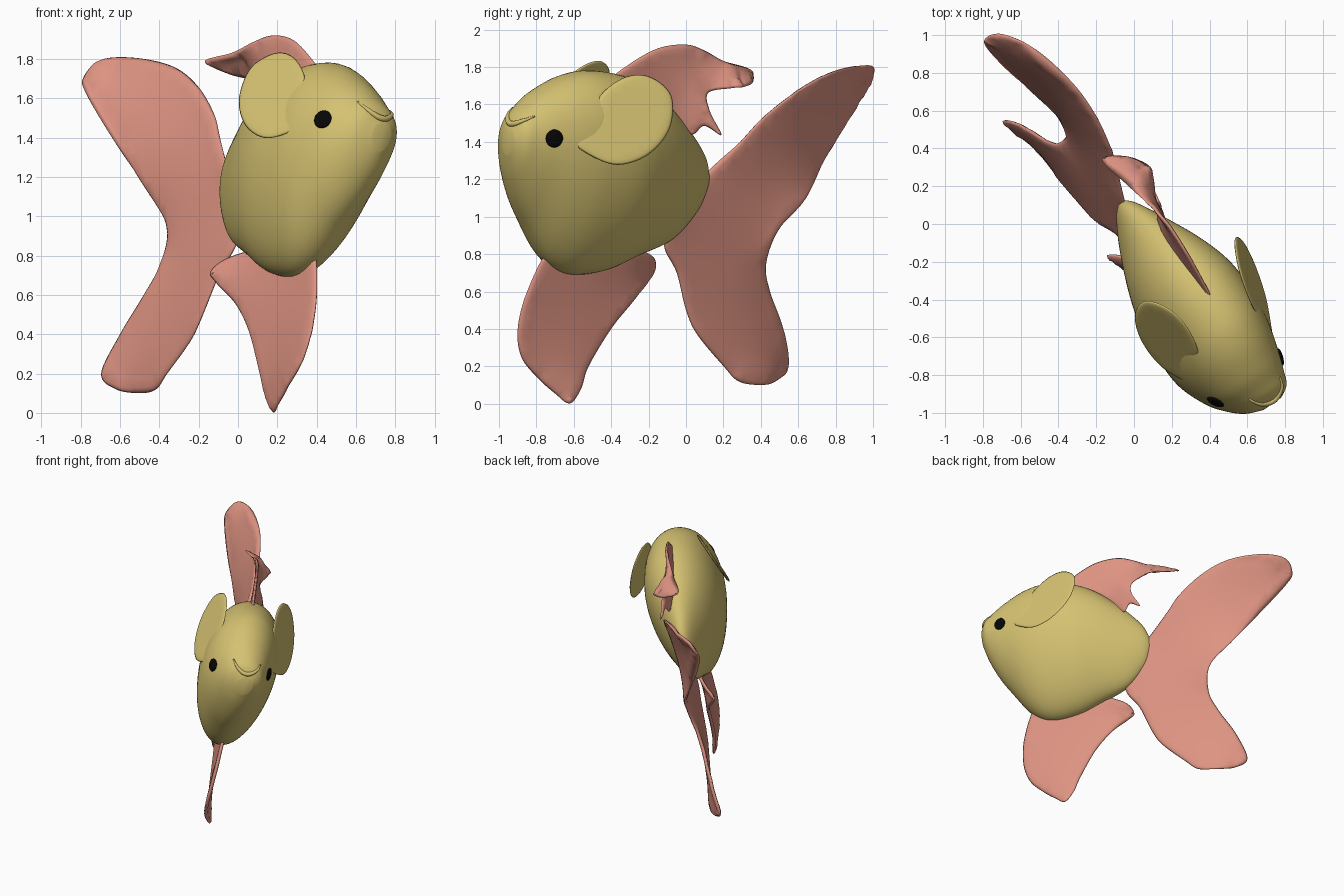
import bpy, bmesh, math
from mathutils import Vector, Matrix
from mathutils.bvhtree import BVHTree
from mathutils.geometry import delaunay_2d_cdt

if "Cube" in bpy.data.objects:
    bpy.data.objects.remove(bpy.data.objects["Cube"])


def material(name, rgb):
    m = bpy.data.materials.new(name)
    m.diffuse_color = (*rgb, 1)
    m.use_nodes = True
    m.node_tree.nodes["Principled BSDF"].inputs["Base Color"].default_value = m.diffuse_color
    return m


GOLD = material("gold", (0.66, 0.535, 0.165))
PINK = material("pink", (0.73, 0.295, 0.225))
BLACK = material("black", (0.002, 0.002, 0.002))

# Fish frame: X = forward, Y = fish's left, Z = up; turned and rolled in the world
F = Vector((0.571, -0.821, 0)).normalized()
N = Vector((0.821 * 0.984, 0.571 * 0.984, -0.178)).normalized()
U = F.cross(N)
FRAME = Matrix((F, N, U)).transposed().to_4x4()
FRAME.translation = N * -0.2


def spline(pts, steps, closed):
    """Catmull-Rom curve through tuples of any length."""
    n, out = len(pts), []
    for i in range(n if closed else n - 1):
        ids = [i - 1, i, i + 1, i + 2]
        p = [Vector(pts[j % n] if closed else pts[min(max(j, 0), n - 1)]) for j in ids]
        for k in range(steps):
            t = k / steps
            out.append(0.5 * (2 * p[1] + (p[2] - p[0]) * t
                              + (2 * p[0] - 5 * p[1] + 4 * p[2] - p[3]) * t * t
                              + (3 * p[1] - p[0] - 3 * p[2] + p[3]) * t ** 3))
    if not closed:
        out.append(Vector(pts[-1]))
    return out


def add(name, bm, mat):
    bmesh.ops.recalc_face_normals(bm, faces=bm.faces)
    me = bpy.data.meshes.new(name)
    bm.to_mesh(me)
    for p in me.polygons:
        p.use_smooth = True
    me.materials.append(mat)
    ob = bpy.data.objects.new(name, me)
    bpy.context.collection.objects.link(ob)
    ob.matrix_world = FRAME
    return ob


def loft(bm, rings):
    """Skin a list of closed rings and cap both ends."""
    rows = [[bm.verts.new(p) for p in r] for r in rings]
    n = len(rows[0])
    for a, b in zip(rows, rows[1:]):
        for i in range(n):
            bm.faces.new((a[i], a[(i + 1) % n], b[(i + 1) % n], b[i]))
    bm.faces.new(rows[0])
    bm.faces.new(rows[-1])


def fin(name, outline, mat, thick=0.024, bend=None):
    """Thin round-edged sheet from a closed outline of (forward, up, sideways) points."""
    edge = spline(outline, 8, True)
    rim = [Vector((p[0], p[1])) for p in edge]
    count, flat = len(rim), list(rim)

    def gap(q):
        return min((q - e).length for e in rim)

    area = sum(rim[i - 1].cross(rim[i]) for i in range(count))
    for inset in (0.009, 0.024):                # even rows just inside the rim
        for i in range(count):
            d = (rim[(i + 1) % count] - rim[i - 1]).normalized()
            q = rim[i] + Vector((-d.y, d.x)) * math.copysign(inset, area)
            if gap(q) > inset * 0.93:
                flat.append(q)
    for i in range(-40, 35):
        for j in range(-2, 58):
            q = Vector((i + (j % 2) / 2, j)) * 0.035
            if gap(q) > 0.042:
                flat.append(q)
    co, _, faces, *_ = delaunay_2d_cdt(flat, [], [list(range(count))], 1, 1e-5)
    bm, vs = bmesh.new(), {}
    for i in {v for f in faces for v in f}:
        q = co[i]
        ws = [1 / ((q.x - e[0]) ** 2 + (q.y - e[1]) ** 2 + 1e-6) ** 1.3 for e in edge]
        w = bend(q.x, q.y) if bend else sum(k * e[2] for k, e in zip(ws, edge)) / sum(ws)
        vs[i] = bm.verts.new((q.x, w, q.y))
    for f in faces:
        bm.faces.new([vs[i] for i in f])
    inner = [v for v in bm.verts if not v.is_boundary]
    for _ in range(0 if bend else 80):          # relax the sheet sideways only
        bmesh.ops.smooth_vert(bm, verts=inner, factor=0.5, use_axis_y=True)
    # two sides that share the rim, thinning toward it
    bmesh.ops.recalc_face_normals(bm, faces=bm.faces)
    bm.normal_update()
    shift = {v: v.normal * thick / 2 * min(1, gap(Vector((v.co.x, v.co.z))) / 0.024) ** 0.5
             for v in inner}
    sheet = list(bm.faces)
    back = {v: bm.verts.new(v.co - shift[v]) for v in inner}
    for f in sheet:
        if any(v in back for v in f.verts):
            bm.faces.new([back.get(v, v) for v in reversed(f.verts)])
    for v in inner:
        v.co += shift[v]
    return add(name, bm, mat)


# Body: (forward, top, bottom, half width, sideways) stations from tail root to snout
stations = [(-.13, 1.22, 1.12, .02, 0), (-.08, 1.33, 1.0, .06, 0), (.06, 1.48, .85, .13, 0),
            (.27, 1.65, .76, .22, 0), (.47, 1.74, .68, .275, 0), (.69, 1.77, .66, .285, -.01),
            (.85, 1.74, .74, .27, -.022), (1.0, 1.665, .93, .225, -.025),
            (1.09, 1.6, 1.06, .18, -.015), (1.16, 1.54, 1.2, .13, 0),
            (1.2, 1.46, 1.32, .055, .01)]
rings = []
for s, top, bot, w, mid in spline(stations, 6, False):
    ring = []
    for k in range(64):
        a = math.tau * k / 64
        side = mid + w * (math.sin(a) * (1 + 0.15 * math.cos(a)) - 0.08 * (1 - math.cos(a)))
        ring.append((s, side, (top + bot) / 2 + (top - bot) / 2 * math.cos(a)))
    rings.append(ring)
bm = bmesh.new()
loft(bm, rings)
bmesh.ops.recalc_face_normals(bm, faces=bm.faces)
surface = BVHTree.FromBMesh(bm)
add("body", bm, GOLD)

# Mouth: a smiling lip ridge laid on the snout
path = []
for k in range(17):
    a = k / 8 - 1
    path.append(surface.find_nearest(Vector((1.2 - .08 * a * a, .12 * a,
                                             1.49 + .075 * a * a)))[0])
rings = []
for k, p in enumerate(path):
    d = (path[min(k + 1, 16)] - path[max(k - 1, 0)]).normalized()
    e1 = d.cross(Vector((0, 0, 1))).normalized()
    e2 = d.cross(e1)
    r = 0.004 + 0.012 * (1 - (k / 8 - 1) ** 2)
    rings.append([p + r * (math.cos(t) * e1 + math.sin(t) * e2)
                  for t in (math.tau * j / 10 for j in range(10))])
bm = bmesh.new()
loft(bm, rings)
add("mouth", bm, GOLD)

# Eyes, one on each side
for side, label in ((1, "left"), (-1, "right")):
    loc, nor, *_ = surface.ray_cast(Vector((1.02, side, 1.437)), Vector((0, -side, 0)))
    place = Matrix.Translation(loc) @ nor.to_track_quat('Z', 'Y').to_matrix().to_4x4()
    bm = bmesh.new()
    bmesh.ops.create_uvsphere(bm, u_segments=24, v_segments=12, radius=0.048,
                              matrix=place @ Matrix.Diagonal((1, 1, 0.3, 1)))
    add(label + "_eye", bm, BLACK)

# Side fins, mirrored, flaring outward at the bottom and rear
side_outline = [(.74, 1.67, 0), (.6, 1.77, 0), (.47, 1.78, 0), (.37, 1.69, 0), (.4, 1.52, 0),
                (.53, 1.38, 0), (.7, 1.32, 0), (.85, 1.37, 0), (.9, 1.43, 0), (.81, 1.53, 0)]
for side, label in ((1, "left"), (-1, "right")):
    fin(label + "_side_fin", side_outline, GOLD, 0.018,
        lambda s, t, k=side: k * (.31 - .4 * (t - 1.5) + .25 * (.6 - s)
                                  - (.12 if k > 0 else 0) * (s - .4)))

# Back fin with a twisted upper lobe and a smaller lower point
fin("back_fin",
    [(.565, 1.72, 0), (.454, 1.81, 0), (.28, 1.895, 0), (.10, 1.915, 0), (-.036, 1.88, -.015),
     (-.18, 1.82, -.037), (-.376, 1.77, -.064), (-.32, 1.725, .06), (-.21, 1.71, .136),
     (-.14, 1.70, .12), (-.03, 1.665, .067), (-.03, 1.57, .1), (-.10, 1.447, .13),
     (-.01, 1.49, .09), (.06, 1.44, .06), (.22, 1.58, 0), (.45, 1.66, 0)], PINK, 0.022)

# Large forked, wavy tail
fin("tail_fin",
    [(-.12, 1.22, 0), (-.29, 1.394, .04), (-.40, 1.52, .057), (-.59, 1.663, .065),
     (-.80, 1.76, .044), (-1.05, 1.795, -.02), (-1.22, 1.77, -.115), (-1.256, 1.67, -.185),
     (-1.20, 1.58, -.195), (-.99, 1.339, -.115), (-.78, 1.086, .01), (-.61, .915, .027),
     (-.58, .723, -.015), (-.643, .566, -.042), (-.77, .359, -.064), (-.845, .15, -.092),
     (-.748, .076, -.053), (-.614, .066, 0), (-.47, .085, 0), (-.37, .165, -.013),
     (-.186, .335, -.026), (-.103, .466, -.035), (-.016, .669, -.033), (.087, .82, -.03),
     (.08, 1.0, 0)], PINK, 0.028)

# Belly fin, its rear corner swept to the right side
fin("belly_fin",
    [(.82, .80, -.043), (.926, .563, -.061), (.95, .356, -.078), (.905, .203, -.081),
     (.80, .095, -.065), (.695, .013, -.032), (.612, -.035, -.003), (.54, .045, -.015),
     (.49, .16, -.039), (.363, .362, -.047), (.224, .511, -.063), (.10, .613, -.118),
     (.055, .67, -.134), (.12, .752, -.082), (.35, .82, -.02), (.65, .85, -.03)], PINK, 0.026)
